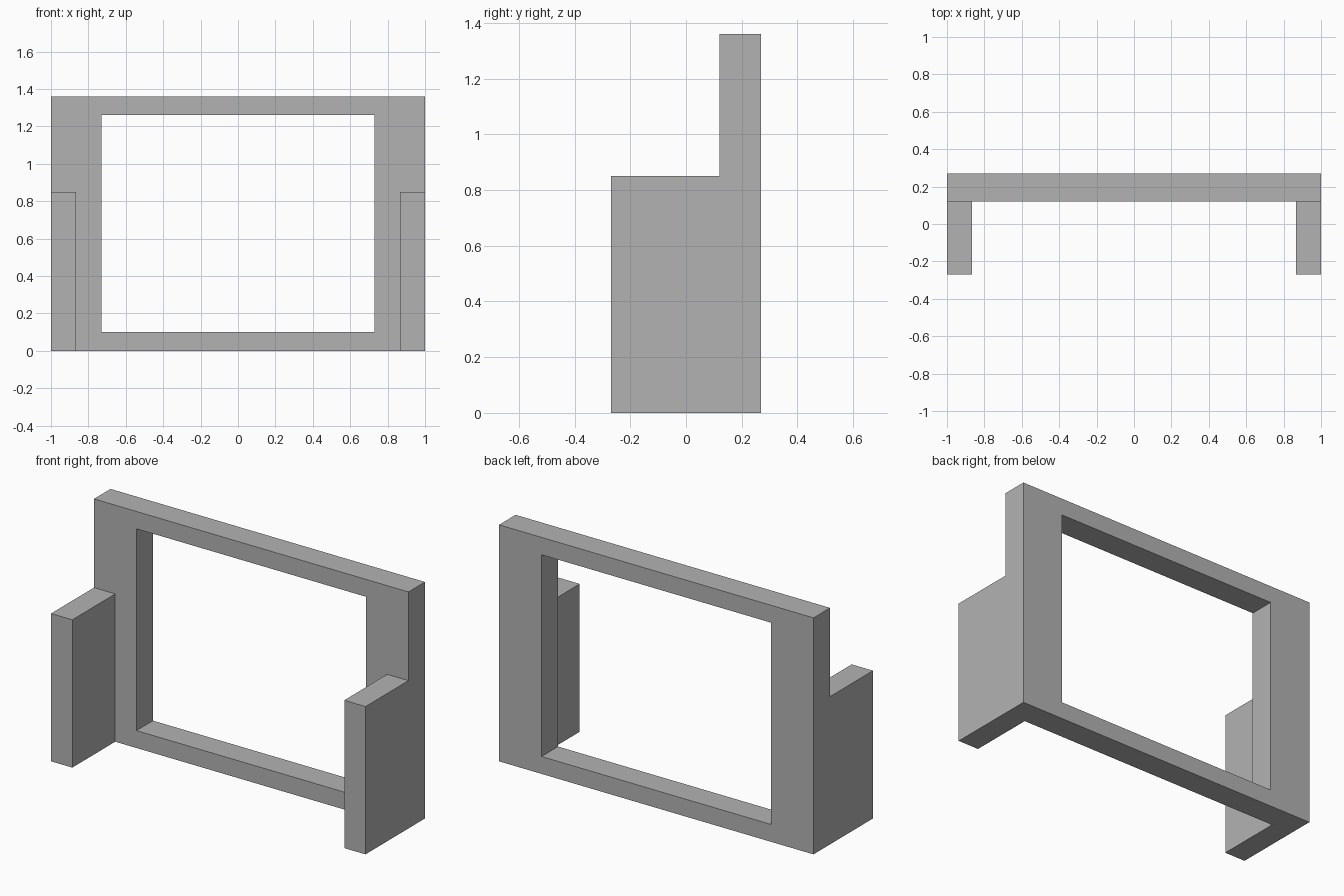
import bpy
import bmesh

if "Cube" in bpy.data.objects:
    bpy.data.objects.remove(bpy.data.objects["Cube"], do_unlink=True)

HALF_WIDTH, HALF_DEPTH, HEIGHT = 1.0, 0.27, 1.36
PANEL_FRONT = 0.12       # front plane of the upright frame
WING_HEIGHT, WING_INNER = 0.85, 0.865

grey = bpy.data.materials.new("plain grey")
grey.use_nodes = True
colour = (0.45, 0.45, 0.45, 1)
grey.diffuse_color = colour
grey.node_tree.nodes["Principled BSDF"].inputs["Base Color"].default_value = colour


def extrude_profile(name, profile, half_width):
    """Extrude a (y, z) outline symmetrically along x."""
    bm = bmesh.new()
    face = bm.faces.new([bm.verts.new((-half_width, y, z)) for y, z in profile])
    moved = bmesh.ops.extrude_face_region(bm, geom=[face])["geom"]
    verts = [v for v in moved if isinstance(v, bmesh.types.BMVert)]
    bmesh.ops.translate(bm, verts=verts, vec=(2 * half_width, 0, 0))
    bmesh.ops.recalc_face_normals(bm, faces=bm.faces)
    mesh = bpy.data.meshes.new(name)
    bm.to_mesh(mesh)
    bm.free()
    mesh.materials.append(grey)
    obj = bpy.data.objects.new(name, mesh)
    bpy.context.collection.objects.link(obj)
    return obj


def cut(target, name, half_width, y0, y1, z0, z1):
    """Subtract a centred block from the target."""
    cutter = extrude_profile(name, [(y0, z0), (y1, z0), (y1, z1), (y0, z1)], half_width)
    cutter.hide_render = True
    mod = target.modifiers.new(name, 'BOOLEAN')
    mod.operation = 'DIFFERENCE'
    mod.solver = 'EXACT'
    mod.object = cutter
    bpy.context.view_layer.objects.active = target
    bpy.ops.object.modifier_apply(modifier=mod.name)
    bpy.data.objects.remove(cutter, do_unlink=True)


# Stepped side outline: low wings in front, tall frame behind
frame = extrude_profile("frame_with_side_wings", [
    (-HALF_DEPTH, 0), (HALF_DEPTH, 0), (HALF_DEPTH, HEIGHT),
    (PANEL_FRONT, HEIGHT), (PANEL_FRONT, WING_HEIGHT), (-HALF_DEPTH, WING_HEIGHT),
], HALF_WIDTH)

# Space between the wings, then the rectangular opening
cut(frame, "front_bay", WING_INNER, -1, PANEL_FRONT, -1, WING_HEIGHT + 0.2)
cut(frame, "opening", 0.73, -1, 1, 0.10, 1.26)
